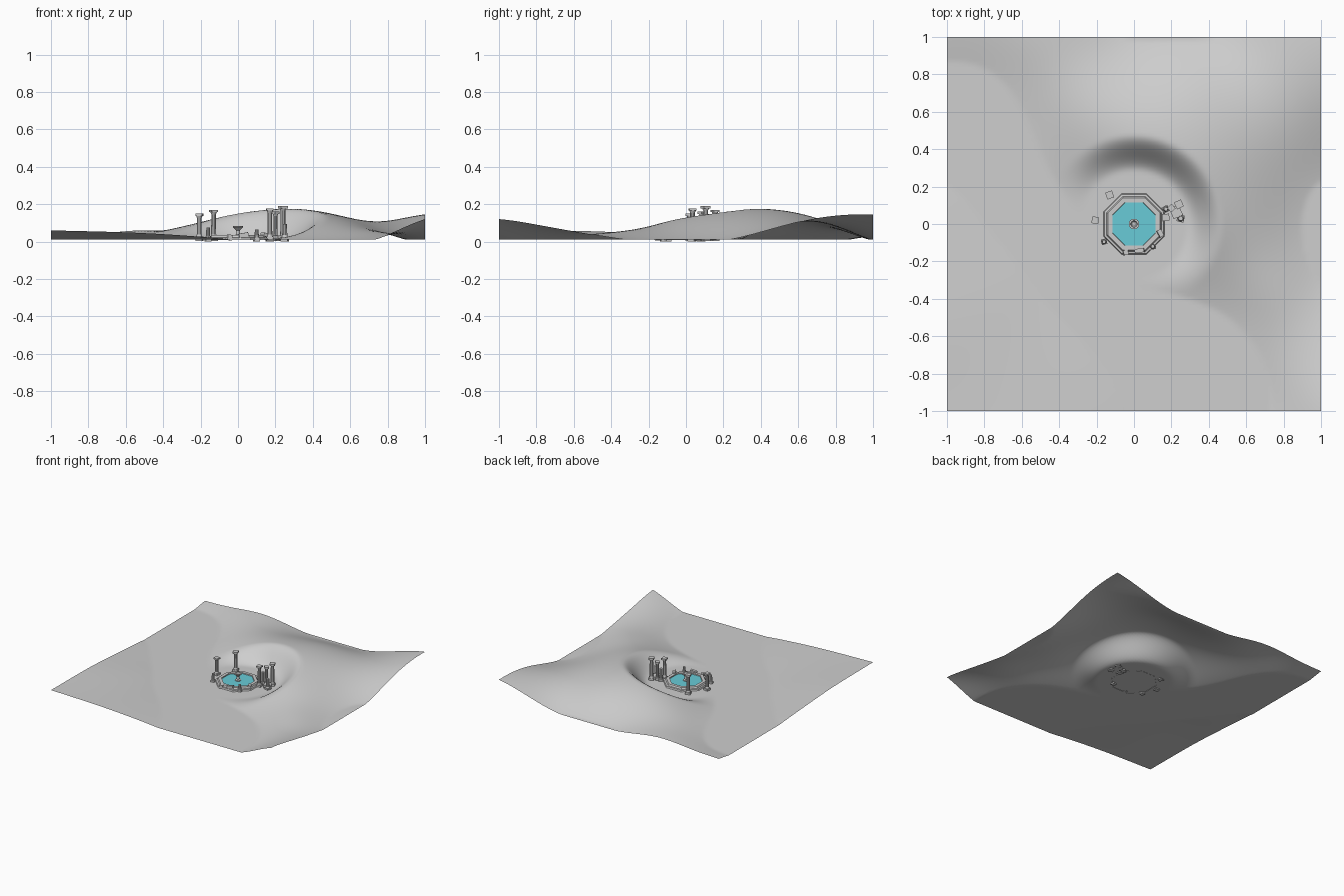
import bpy, bmesh, math
from mathutils import Matrix, Vector

if "Cube" in bpy.data.objects:
    bpy.data.objects.remove(bpy.data.objects["Cube"])


def material(name, col):
    m = bpy.data.materials.new(name)
    m.diffuse_color = (*col, 1)
    m.use_nodes = True
    m.node_tree.nodes["Principled BSDF"].inputs["Base Color"].default_value = m.diffuse_color
    return m


GROUND = material("pale ground", (0.62, 0.62, 0.62))
STONE = material("grey stone", (0.60, 0.60, 0.60))
WATER = material("turquoise water", (0.14, 0.60, 0.68))


def finish(name, bm, mat, fix=True):
    if fix:
        bmesh.ops.recalc_face_normals(bm, faces=bm.faces[:])
    me = bpy.data.meshes.new(name)
    bm.to_mesh(me)
    bm.free()
    me.materials.append(mat)
    ob = bpy.data.objects.new(name, me)
    bpy.context.collection.objects.link(ob)
    return ob


def lathe(bm, profile, sides, close=True, mat=Matrix(), turn=0.5):
    """Stack of polygon rings; profile is (radius, z)."""
    rings = []
    for r, z in profile:
        rings.append([bm.verts.new(mat @ Vector((
            r * math.cos(2 * math.pi * (i + turn) / sides),
            r * math.sin(2 * math.pi * (i + turn) / sides), z))) for i in range(sides)])
    for a, b in zip(rings, rings[1:]):
        for i in range(sides):
            j = (i + 1) % sides
            bm.faces.new((a[i], a[j], b[j], b[i]))
    if close:
        bm.faces.new(rings[0][::-1])
        bm.faces.new(rings[-1])


# Rolling ground: smooth surface through height points, clipped flat at the floor
POINTS = [(-1, -1, .05), (1, -1, .11), (1, 1, .135), (-1, 1, .02),
          (-.5, -1, .035), (-.03, -1, 0), (.35, -1, -.04), (.73, -1, 0),
          (-1, -.5, .045), (-1, .21, 0), (-1, .6, -.03), (-.6, -.25, 0),
          (-.3, -.6, 0), (-.3, -.1, -.02), (.4, -.75, -.03), (.2, -.35, .005),
          (.5, -.5, 0), (-.55, .5, 0), (-.4, .2, 0), (-.75, .8, 0),
          (.35, .35, .162), (0, .5, .138), (.5, 0, .115), (-.3, .6, .07),
          (.2, 1, -.006), (-.07, 1, 0), (.43, 1, 0), (-.5, 1, .05), (.72, .72, .095),
          (1, -.32, 0), (1, .23, 0), (.75, -.35, .042), (.9, -.04, 0),
          (0, 0, .08), (.3, .78, .085), (1, .7, .115)]


def kernel(ax, ay, bx, by):
    return math.sqrt((ax - bx) ** 2 + (ay - by) ** 2 + 0.06)


def solve(rows):
    n = len(rows)
    for i in range(n):
        p = max(range(i, n), key=lambda k: abs(rows[k][i]))
        rows[i], rows[p] = rows[p], rows[i]
        for k in range(n):
            if k != i:
                f = rows[k][i] / rows[i][i]
                rows[k] = [a - f * b for a, b in zip(rows[k], rows[i])]
    return [rows[i][n] / rows[i][i] for i in range(n)]


WEIGHTS = solve([[kernel(a[0], a[1], b[0], b[1]) for b in POINTS] + [a[2]] for a in POINTS])


def height(x, y):
    h = sum(w * kernel(x, y, p[0], p[1]) for w, p in zip(WEIGHTS, POINTS))
    t = min(1, max(0, (math.hypot(x, y) - .28) / .2))   # hollow round the pool
    return .01 + max(0, h) * t * t * (3 - 2 * t)


bm = bmesh.new()
bmesh.ops.create_grid(bm, x_segments=110, y_segments=110, size=1)
for v in bm.verts:
    v.co.z = height(v.co.x, v.co.y)
for f in bm.faces:
    f.smooth = True
finish("rolling_ground", bm, GROUND, fix=False)

# Octagonal pool: bevelled step, raised rim, inner wall
K = 1 / math.cos(math.pi / 8)
bm = bmesh.new()
lathe(bm, [(a * K, z) for a, z in ((.163, .008), (.158, .020), (.146, .022),
                                  (.140, .034), (.116, .034), (.113, .012))], 8, close=False)
finish("pool_rim", bm, STONE)

bm = bmesh.new()
lathe(bm, [(.115 * K, .024), (.115 * K, .026)], 8)
finish("pool_water", bm, WATER)

# Central fountain bowl on its stem
bm = bmesh.new()
lathe(bm, [(.022, .015), (.022, .032), (.011, .038), (.010, .060), (.029, .078),
           (.029, .084), (.018, .084), (.012, .072)], 12)
finish("fountain_bowl", bm, STONE)


# Ruined columns: square plinth, round shaft, optional square capital
def column(name, x, y, top, turn, w=.038, capital=True, base=.004):
    m = Matrix.Translation((x, y, 0)) @ Matrix.Rotation(math.radians(turn), 4, 'Z')
    bm = bmesh.new()
    q = w * .7071
    lathe(bm, [(q, base), (q, base + .022)], 4, mat=m)
    r = w * .36
    end = top - .012 if capital else top
    lathe(bm, [(r * 1.25, base + .022), (r, base + .034), (r * .9, end - .012),
               (r * (1.3 if capital else .9), end)], 10, mat=m)
    if capital:
        lathe(bm, [(q, end), (q, top)], 4, mat=m)
    finish(name, bm, STONE)


COLUMNS = [(-.13, .155, .170, 20, .038), (-.207, .02, .150, -10, .037),
           (.17, .035, .178, 5, .038), (.24, .105, .190, 25, .040),
           (.20, .085, .160, 40, .032)]
for i, (x, y, top, turn, w) in enumerate(COLUMNS):
    column(f"column_{i + 1}", x, y, top, turn, w)

STUMPS = [(-.16, -.095, .075, 15, .030), (.25, .03, .095, -15, .038),
          (.10, -.12, .065, 10, .032), (.17, .08, .110, 30, .034)]
for i, (x, y, top, turn, w) in enumerate(STUMPS):
    column(f"broken_column_{i + 1}", x, y, top, turn, w, capital=False, base=0)


# Fallen blocks around the pool
def block(name, loc, size, rot):
    bm = bmesh.new()
    m = (Matrix.Translation(loc) @ Matrix.Rotation(math.radians(rot[1]), 4, 'Z')
         @ Matrix.Rotation(math.radians(rot[0]), 4, 'Y') @ Matrix.Diagonal((*size, 1)))
    bmesh.ops.create_cube(bm, size=1, matrix=m)
    finish(name, bm, STONE)


BLOCKS = [((.225, .065, .020), (.055, .06, .024), (0, 25)),
          ((-.045, -.152, .022), (.026, .026, .030), (8, 15)),
          ((.03, -.142, .034), (.05, .022, .024), (-10, 8)),
          ((.14, -.05, .036), (.024, .04, .02), (14, 30))]
for i, (loc, size, rot) in enumerate(BLOCKS):
    block(f"fallen_block_{i + 1}", loc, size, rot)
